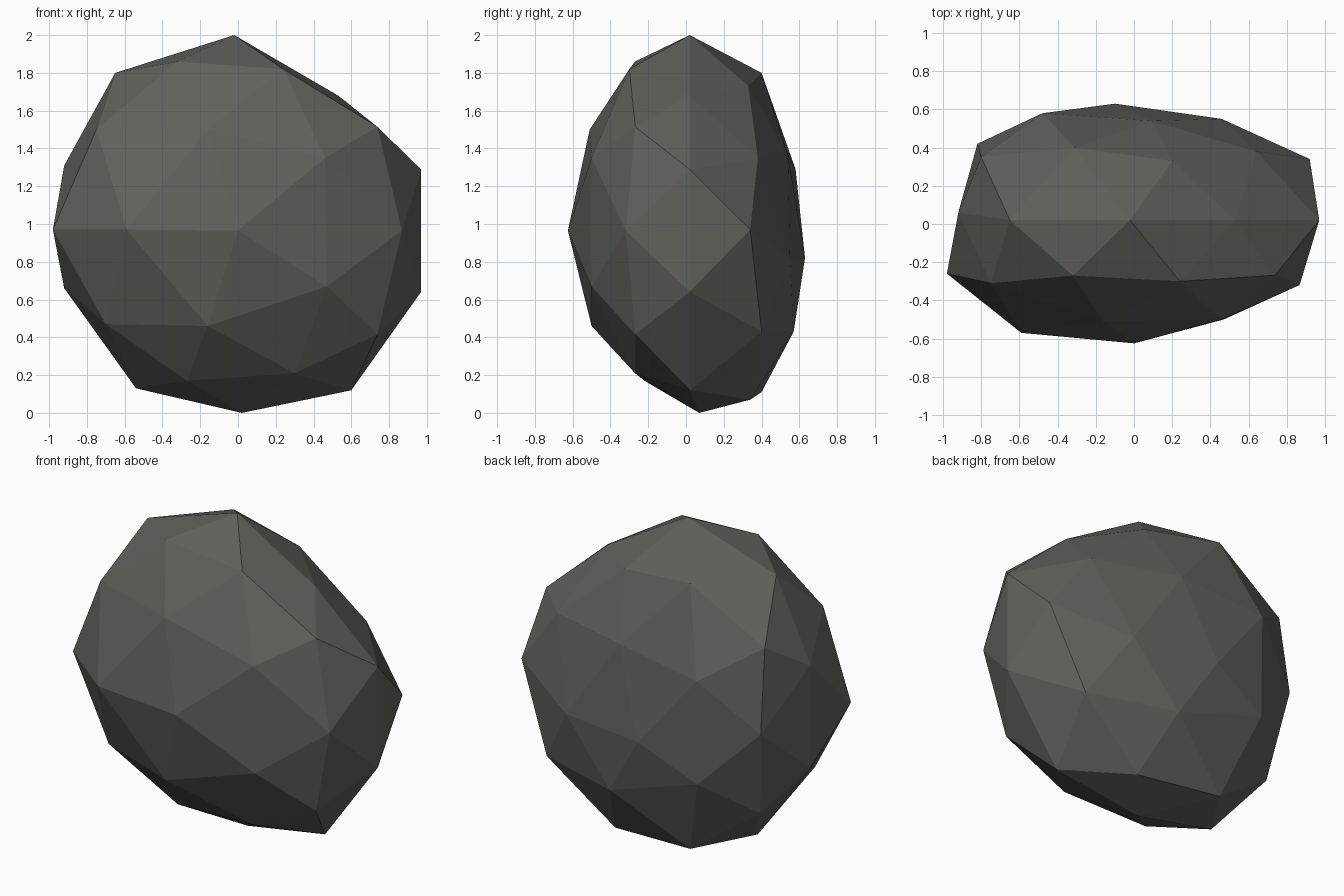
import bpy
import bmesh
from math import radians
from mathutils import Matrix, Vector

cube = bpy.data.objects.get("Cube")
if cube:
    bpy.data.objects.remove(cube, do_unlink=True)

# Dark stone colour
stone = bpy.data.materials.new("dark_grey_stone")
stone.use_nodes = True
colour = (0.115, 0.12, 0.103, 1)
stone.diffuse_color = colour
shader = stone.node_tree.nodes["Principled BSDF"]
shader.inputs["Base Color"].default_value = colour
shader.inputs["Roughness"].default_value = 0.9

# Squashed low-poly boulder with a pole facing forward
bm = bmesh.new()
bmesh.ops.create_icosphere(bm, subdivisions=2, radius=1)
place = (Matrix.Translation((0, 0.02, 0.965))
         @ Matrix.Diagonal((1.02, 0.645, 1.045, 1))
         @ Matrix.Rotation(radians(-90), 4, 'X'))
bmesh.ops.transform(bm, matrix=place, verts=bm.verts)

# Chipped and bulging corners: the nearest corner is pulled to each point
front_corners = [
    (-.59, -.57, .97), (-.16, -.51, 1.5), (-.16, -.5, .46),
    (.46, -.5, 1.35), (.47, -.5, .67), (-.98, -.26, .97),
    (-.32, -.27, 1.86), (-.27, -.22, .17), (.24, -.3, 1.82),
    (.3, -.27, .21), (-.75, -.31, 1.5), (-.7, -.3, .47),
]
side_corners = [
    (.53, .02, 1.68), (-.02, .02, 2), (.02, .07, 0),
    (-.65, .02, 1.8), (-.54, .05, .13), (-.92, .06, 1.31),
    (-.92, .06, .66),
]
back_corners = [
    (-.1, .63, .82), (.92, .34, .97), (.2, .33, 1.73),
    (.26, .34, .07), (-.8, .35, 1.5), (-.82, .42, .98),
    (-.31, .4, 1.8), (-.31, .4, .11), (.64, .38, 1.35),
    (.7, .4, .43), (.46, .55, .82), (.09, .54, 1.36),
    (.14, .57, .43), (-.48, .58, 1.29), (-.48, .57, .63),
]
corners = [(v, v.co.copy()) for v in bm.verts]
for point in front_corners + side_corners + back_corners:
    target = Vector(point)
    nearest = min(corners, key=lambda c: (c[1] - target).length)[0]
    nearest.co = target

bmesh.ops.recalc_face_normals(bm, faces=bm.faces)
mesh = bpy.data.meshes.new("boulder")
bm.to_mesh(mesh)
bm.free()
mesh.materials.append(stone)
boulder = bpy.data.objects.new("boulder", mesh)
bpy.context.collection.objects.link(boulder)
